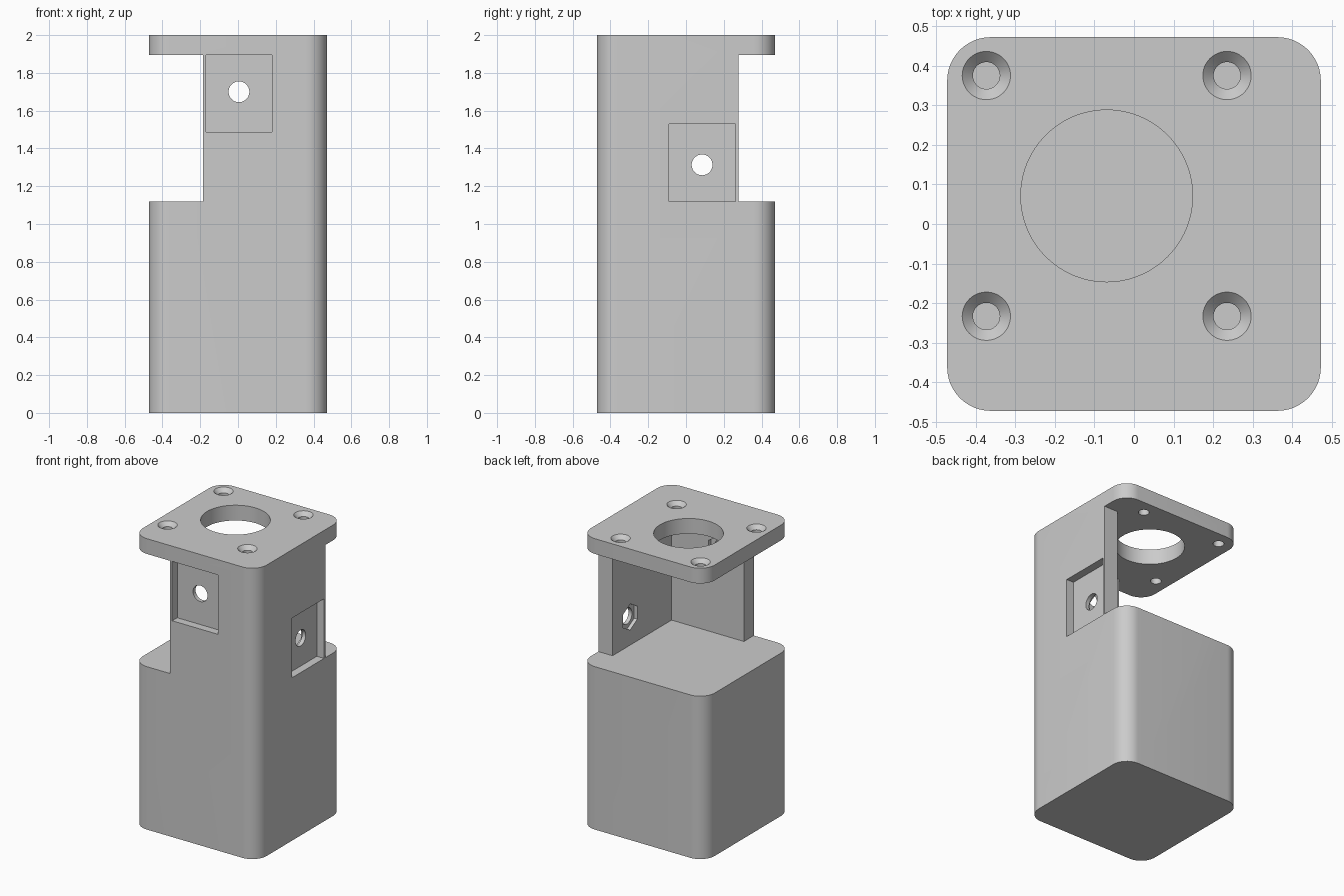
import bpy, bmesh, math
from mathutils import Matrix, Vector

old = bpy.data.objects.get("Cube")
if old:
    bpy.data.objects.remove(old, do_unlink=True)

HALF, RADIUS, WALL = 0.472, 0.11, 0.107
SHELF, PLATE = 1.12, 1.895          # bottom and top of the open bay
EDGE_X, EDGE_Y = -0.185, 0.277      # free ends of the two walls
INNER = HALF - WALL

grey = bpy.data.materials.new("light grey")
grey.use_nodes = True
grey.diffuse_color = (0.6, 0.6, 0.6, 1)
grey.node_tree.nodes["Principled BSDF"].inputs["Base Color"].default_value = (0.6, 0.6, 0.6, 1)


def finish(name, bm):
    bmesh.ops.recalc_face_normals(bm, faces=bm.faces)
    mesh = bpy.data.meshes.new(name)
    bm.to_mesh(mesh)
    bm.free()
    mesh.materials.append(grey)
    ob = bpy.data.objects.new(name, mesh)
    bpy.context.collection.objects.link(ob)
    return ob


def box(name, lo, hi):
    lo, hi = Vector(lo), Vector(hi)
    bm = bmesh.new()
    bmesh.ops.create_cube(bm, size=1, matrix=Matrix.Translation((lo + hi) / 2)
                          @ Matrix.Diagonal((*(hi - lo), 1)))
    return finish(name, bm)


def round_cutter(name, centre, axis, r1, r2, depth, sides=48):
    bm = bmesh.new()
    turn = Vector(axis).to_track_quat('Z', 'Y').to_matrix().to_4x4()
    bmesh.ops.create_cone(bm, cap_ends=True, segments=sides, radius1=r1, radius2=r2,
                          depth=depth, matrix=Matrix.Translation(centre) @ turn)
    return finish(name, bm)


def cut(target, cutter):
    cutter.hide_render = True
    mod = target.modifiers.new("cut", 'BOOLEAN')
    mod.operation, mod.solver, mod.object = 'DIFFERENCE', 'EXACT', cutter
    bpy.context.view_layer.objects.active = target
    bpy.ops.object.modifier_apply(modifier=mod.name)
    bpy.data.objects.remove(cutter, do_unlink=True)


# Rounded square column
bm = bmesh.new()
ring = []
for i in range(4):
    mid = math.radians(45 + 90 * i)
    cx = math.copysign(HALF - RADIUS, math.cos(mid))
    cy = math.copysign(HALF - RADIUS, math.sin(mid))
    for k in range(13):
        a = math.radians(90 * i + 7.5 * k)
        ring.append(bm.verts.new((cx + RADIUS * math.cos(a), cy + RADIUS * math.sin(a), 0)))
base = bm.faces.new(ring)
top = bmesh.ops.extrude_face_region(bm, geom=[base])["geom"]
bmesh.ops.translate(bm, vec=(0, 0, 2), verts=[v for v in top if isinstance(v, bmesh.types.BMVert)])
body = finish("motor_bracket", bm)

# Open bay: leaves an L of two walls under the top plate
cut(body, box("bay", (-1, -INNER, SHELF), (INNER, 1, PLATE)))
cut(body, box("front_wall_end", (-1, -1, SHELF), (EDGE_X, 1, PLATE)))
cut(body, box("side_wall_end", (-1, EDGE_Y, SHELF), (1, 1, PLATE)))

# Outer recesses in both walls
RECESS = HALF - 0.055
cut(body, box("front_recess", (-0.17, -1, 1.487), (0.18, -RECESS, PLATE)))
cut(body, box("side_recess", (RECESS, -0.09, SHELF), (1, 0.261, 1.53)))

# Screw holes with hexagonal nut seats on the inner faces
for centre, axis in (((0.005, -INNER, 1.7), (0, 1, 0)), ((INNER, 0.085, 1.313), (1, 0, 0))):
    cut(body, round_cutter("screw_hole", centre, axis, 0.055, 0.055, 0.3))
    cut(body, round_cutter("nut_seat", centre, axis, 0.09, 0.09, 0.05, 6))

# Large central opening and four countersunk holes in the top plate
MX, MY, STEP = -0.069, 0.071, 0.304
PLATE_MID = (PLATE + 2) / 2
cut(body, round_cutter("shaft_opening", (MX, MY, PLATE_MID), (0, 0, 1), 0.217, 0.217, 0.2, 96))
for sx in (-1, 1):
    for sy in (-1, 1):
        x, y = MX + sx * STEP, MY + sy * STEP
        cut(body, round_cutter("plate_hole", (x, y, PLATE_MID), (0, 0, 1), 0.034, 0.034, 0.2))
        cut(body, round_cutter("countersink", (x, y, 2), (0, 0, 1), 0.034, 0.088, 0.054))

# Smooth rounded surfaces, crisp edges
bpy.ops.object.select_all(action='DESELECT')
body.select_set(True)
bpy.context.view_layer.objects.active = body
bpy.ops.object.shade_smooth_by_angle(angle=math.radians(30))
